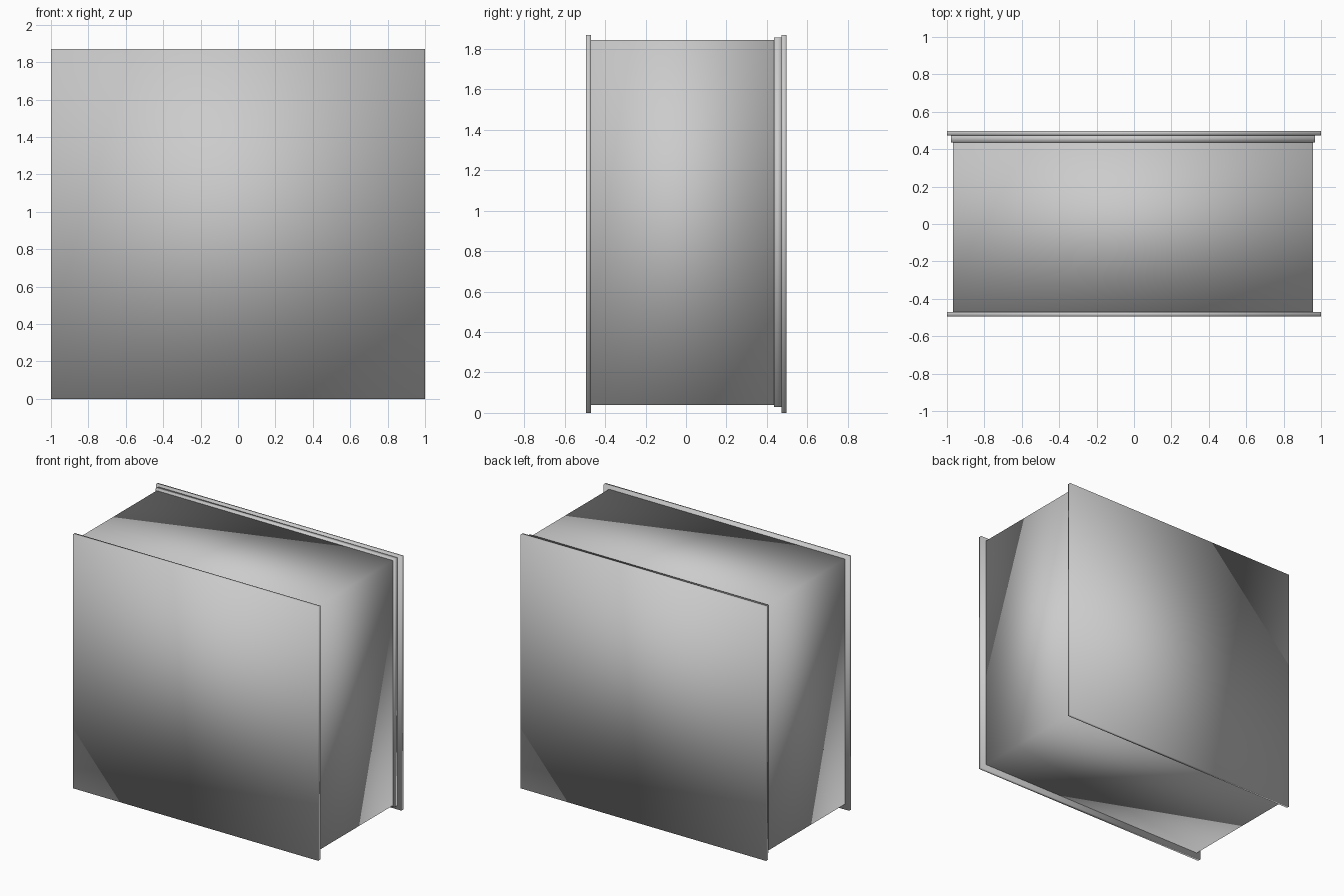
import bpy

if "Cube" in bpy.data.objects:
    bpy.data.objects.remove(bpy.data.objects["Cube"])


def box(name, x, y, z):
    """Smooth-shaded box spanning the given (min, max) ranges."""
    centre = [(r[0] + r[1]) / 2 for r in (x, y, z)]
    bpy.ops.mesh.primitive_cube_add(size=1, location=centre)
    ob = bpy.context.object
    ob.name = name
    ob.scale = [r[1] - r[0] for r in (x, y, z)]
    bpy.ops.object.transform_apply(location=False, rotation=False, scale=True)
    bpy.ops.object.shade_smooth()
    return ob


# Main case body
box("case_body", (-0.967, 0.957), (-0.47, 0.437), (0.04, 1.846))

# Slightly larger rim just in front of the back panel
box("back_rim", (-0.979, 0.968), (0.435, 0.474), (0.03, 1.856))

# Thin overhanging panels at front and back
box("front_panel", (-1, 1), (-0.495, -0.47), (0, 1.87))
box("back_panel", (-1, 1), (0.473, 0.497), (0, 1.87))
